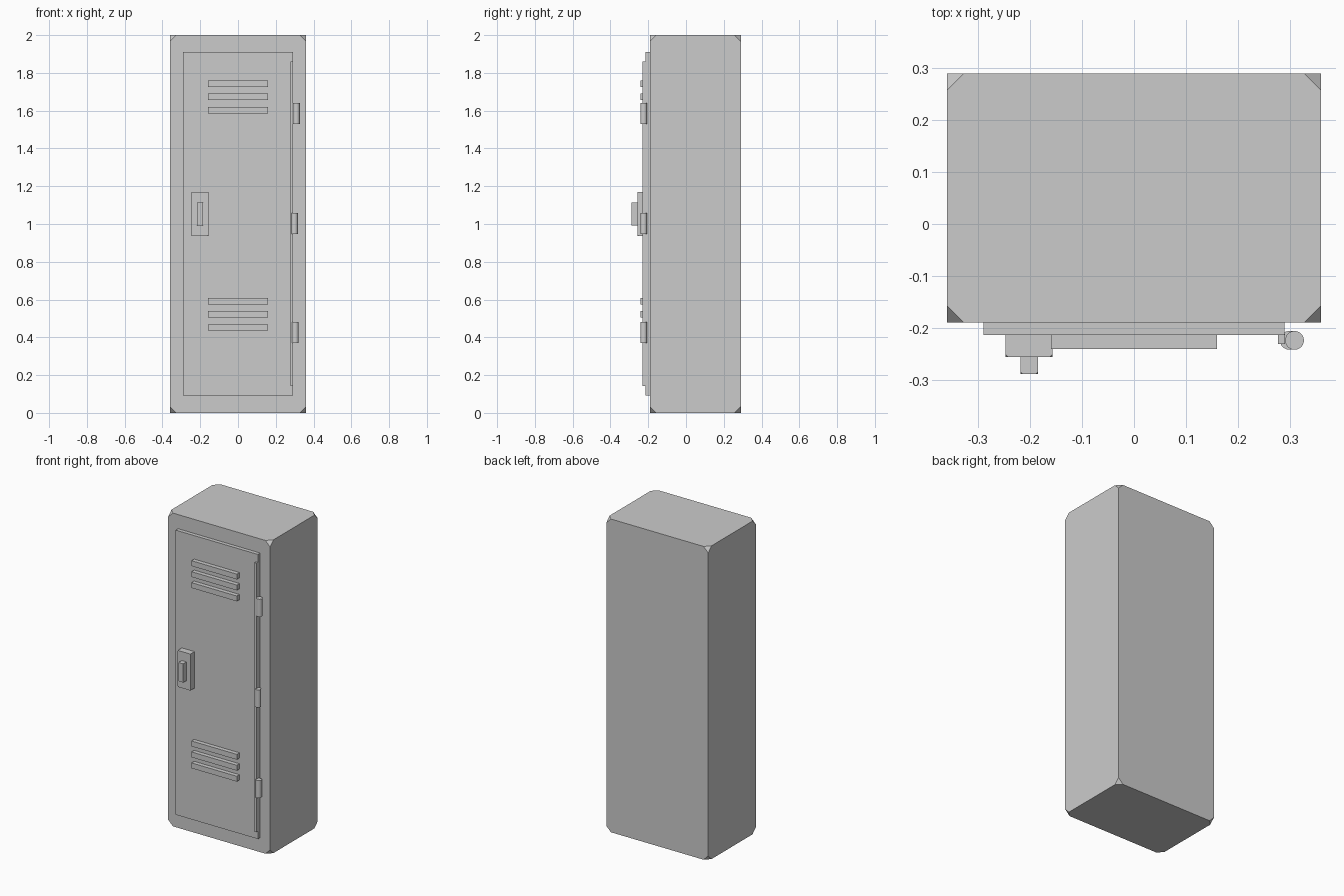
import bpy, bmesh, math

if "Cube" in bpy.data.objects:
    bpy.data.objects.remove(bpy.data.objects["Cube"])

grey = bpy.data.materials.new("locker_grey")
grey.diffuse_color = (0.6, 0.6, 0.6, 1)
grey.use_nodes = True
grey.node_tree.nodes["Principled BSDF"].inputs["Base Color"].default_value = grey.diffuse_color


def finish(name, bm):
    mesh = bpy.data.meshes.new(name)
    bm.to_mesh(mesh)
    bm.free()
    mesh.materials.append(grey)
    obj = bpy.data.objects.new(name, mesh)
    bpy.context.collection.objects.link(obj)
    return obj


def box(name, x, y, z, corner=0):
    """Box from (min, max) ranges, with its eight corners optionally clipped."""
    bm = bmesh.new()
    bmesh.ops.create_cube(bm, size=1)
    for v in bm.verts:
        v.co = [(r[0] + r[1]) / 2 + c * (r[1] - r[0]) for c, r in zip(v.co, (x, y, z))]
    if corner:
        bmesh.ops.bevel(bm, geom=bm.verts[:], offset=corner, offset_type='OFFSET',
                        segments=1, profile=0.5, affect='VERTICES')
    return finish(name, bm)


def barrel(name, x, y, z, radius, height):
    bm = bmesh.new()
    bmesh.ops.create_cone(bm, cap_ends=True, segments=32, radius1=radius,
                          radius2=radius, depth=height)
    bmesh.ops.translate(bm, verts=bm.verts, vec=(x, y, z))
    obj = finish(name, bm)
    # smooth sides, flat caps
    for p in obj.data.polygons:
        p.use_smooth = abs(p.normal.z) < 0.5
    return obj


# Cabinet with clipped corners, and door panel
box("cabinet", (-0.36, 0.36), (-0.19, 0.29), (0, 2), 0.033)
box("door", (-0.29, 0.29), (-0.214, -0.185), (0.093, 1.91))

# Vent slats, upper and lower groups
for group, top in (("upper", 1.743), ("lower", 0.592)):
    for i in range(3):
        z = top - 0.07 * i
        box(f"{group}_vent_slat_{i + 1}", (-0.16, 0.16), (-0.241, -0.2),
            (z - 0.017, z + 0.017))

# Latch plate and handle
box("latch_plate", (-0.247, -0.157), (-0.256, -0.2), (0.937, 1.17), 0.005)
box("handle", (-0.218, -0.185), (-0.289, -0.24), (0.993, 1.113), 0.004)

# Hinge strip along the door edge, and three hinge barrels
box("hinge_strip", (0.277, 0.291), (-0.231, -0.212), (0.143, 1.86), 0.001)
for i, (x, z) in enumerate(((0.309, 1.585), (0.299, 1.003), (0.303, 0.425))):
    barrel(f"hinge_barrel_{i + 1}", x, -0.224, z, 0.018, 0.112)
